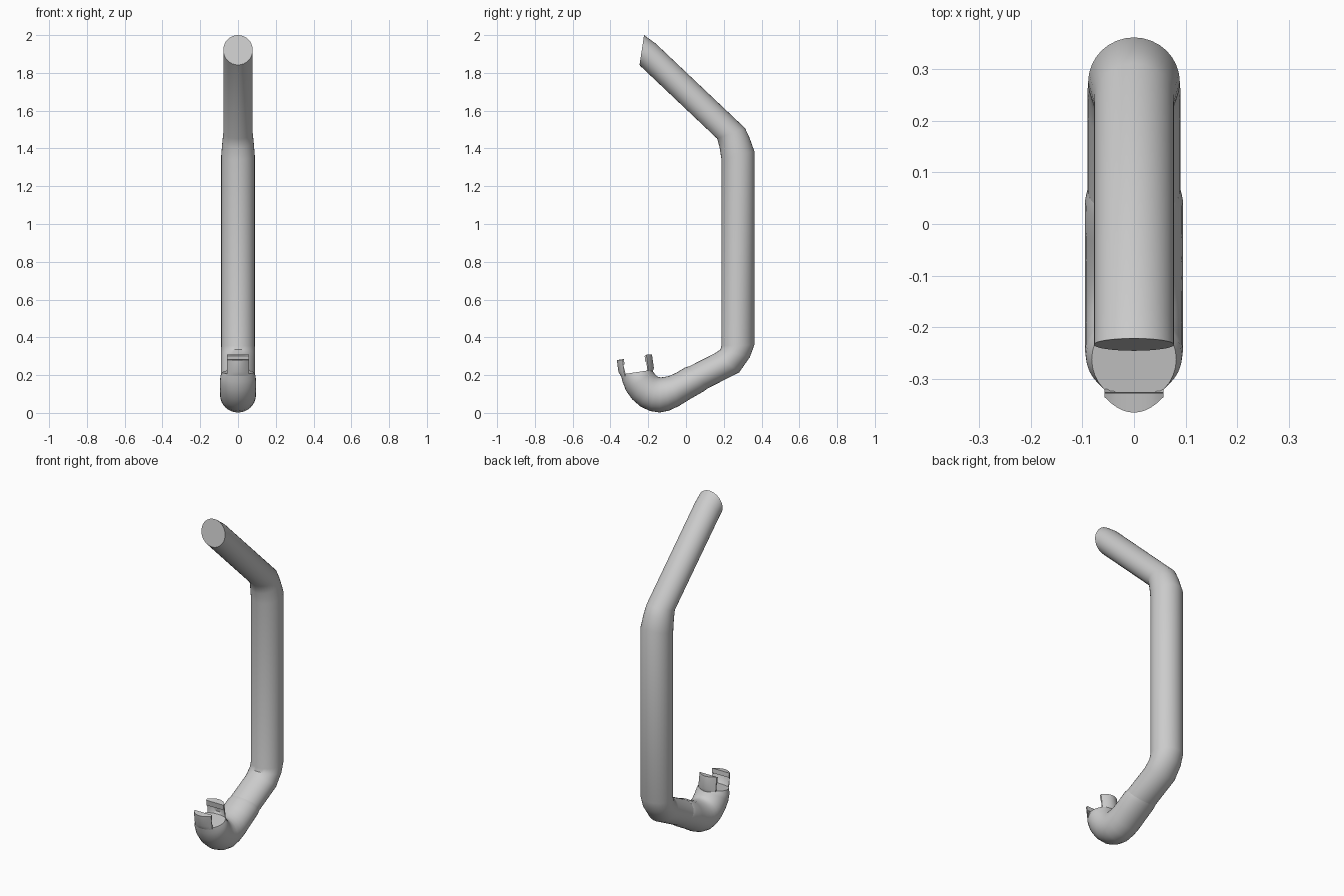
import bpy, bmesh, math
from mathutils import Vector

grey = bpy.data.materials.new("plain grey")
grey.diffuse_color = (0.6, 0.6, 0.6, 1)


def finish(name, bm):
    bmesh.ops.recalc_face_normals(bm, faces=bm.faces[:])
    me = bpy.data.meshes.new(name)
    bm.to_mesh(me)
    bm.free()
    me.materials.append(grey)
    ob = bpy.data.objects.new(name, me)
    bpy.context.collection.objects.link(ob)
    bpy.ops.object.select_all(action='DESELECT')
    ob.select_set(True)
    bpy.context.view_layer.objects.active = ob
    bpy.ops.object.shade_smooth_by_angle(angle=math.radians(35))
    return ob


def loft(name, loops):
    """Skin closed loops of equal length and cap both ends."""
    bm = bmesh.new()
    rows = [[bm.verts.new(p) for p in loop] for loop in loops]
    n = len(rows[0])
    for a, b in zip(rows, rows[1:]):
        for i in range(n):
            j = (i + 1) % n
            bm.faces.new((a[i], a[j], b[j], b[i]))
    bm.faces.new(rows[0])
    bm.faces.new(rows[-1])
    return finish(name, bm)


def ring(oy, oz, iy, iz, rx, n=32):
    """Ellipse spanning an outer and an inner point of the bend plane."""
    o, i = Vector((0, oy, oz)), Vector((0, iy, iz))
    c, h = (o + i) / 2, (o - i) / 2
    return [c + h * math.cos(t) + Vector((rx * math.sin(t), 0, 0))
            for t in (2 * math.pi * k / n for k in range(n))]


# Upper pipe: slanted cut end, slope, bend, upright, bend, lower slope
pipe = [
    (-0.222, 2.00, -0.246, 1.842, 0.078),
    (-0.16, 1.955, -0.243, 1.838, 0.078),
    (0.312, 1.508, 0.165, 1.452, 0.078),
    (0.335, 1.46, 0.178, 1.405, 0.083),
    (0.362, 1.385, 0.188, 1.34, 0.089),
    (0.362, 0.36, 0.188, 0.355, 0.089),
    (0.338, 0.295, 0.182, 0.335, 0.09),
    (0.282, 0.215, 0.152, 0.315, 0.09),
    (0.10, 0.122, 0.00, 0.238, 0.09),
]
loft("pipe", [ring(*r) for r in pipe])

# Lower elbow: slightly wider collar curling up to a flat mouth
elbow = [
    (0.115, 0.13, 0.015, 0.246, 0.09),
    (0.095, 0.115, -0.005, 0.24, 0.095),
    (0.02, 0.072, -0.05, 0.213, 0.095),
    (-0.04, 0.035, -0.09, 0.195, 0.095),
    (-0.09, 0.012, -0.115, 0.19, 0.095),
    (-0.14, 0.002, -0.135, 0.188, 0.095),
    (-0.19, 0.010, -0.150, 0.192, 0.095),
    (-0.24, 0.033, -0.160, 0.20, 0.095),
    (-0.285, 0.072, -0.168, 0.21, 0.095),
    (-0.318, 0.118, -0.175, 0.218, 0.095),
    (-0.336, 0.165, -0.178, 0.223, 0.093),
    (-0.345, 0.203, -0.180, 0.228, 0.082),
]
loft("elbow", [ring(*r) for r in elbow])


def prong(name, profile, bulge, half=0.057, steps=10):
    """Extrude a hook across x, its outer side bowed away from the mouth."""
    loops = []
    for k in range(steps + 1):
        u = 2 * k / steps - 1
        loops.append([(u * half, y + w * bulge * u * u, z) for y, z, w in profile])
    loft(name, loops)


# Hooked prongs: (y, z, share of the bow)
prong("front_prong", [(-0.366, 0.28, 1), (-0.328, 0.285, 0), (-0.326, 0.258, 0),
                      (-0.349, 0.252, .6), (-0.340, 0.215, .6), (-0.318, 0.195, 0),
                      (-0.345, 0.195, .7), (-0.358, 0.218, 1)], 0.03)
prong("back_prong", [(-0.180, 0.308, 1), (-0.219, 0.302, 0), (-0.215, 0.270, 0),
                     (-0.193, 0.272, .6), (-0.188, 0.238, .6), (-0.205, 0.212, 0),
                     (-0.178, 0.212, .7), (-0.170, 0.238, 1)], -0.03)
